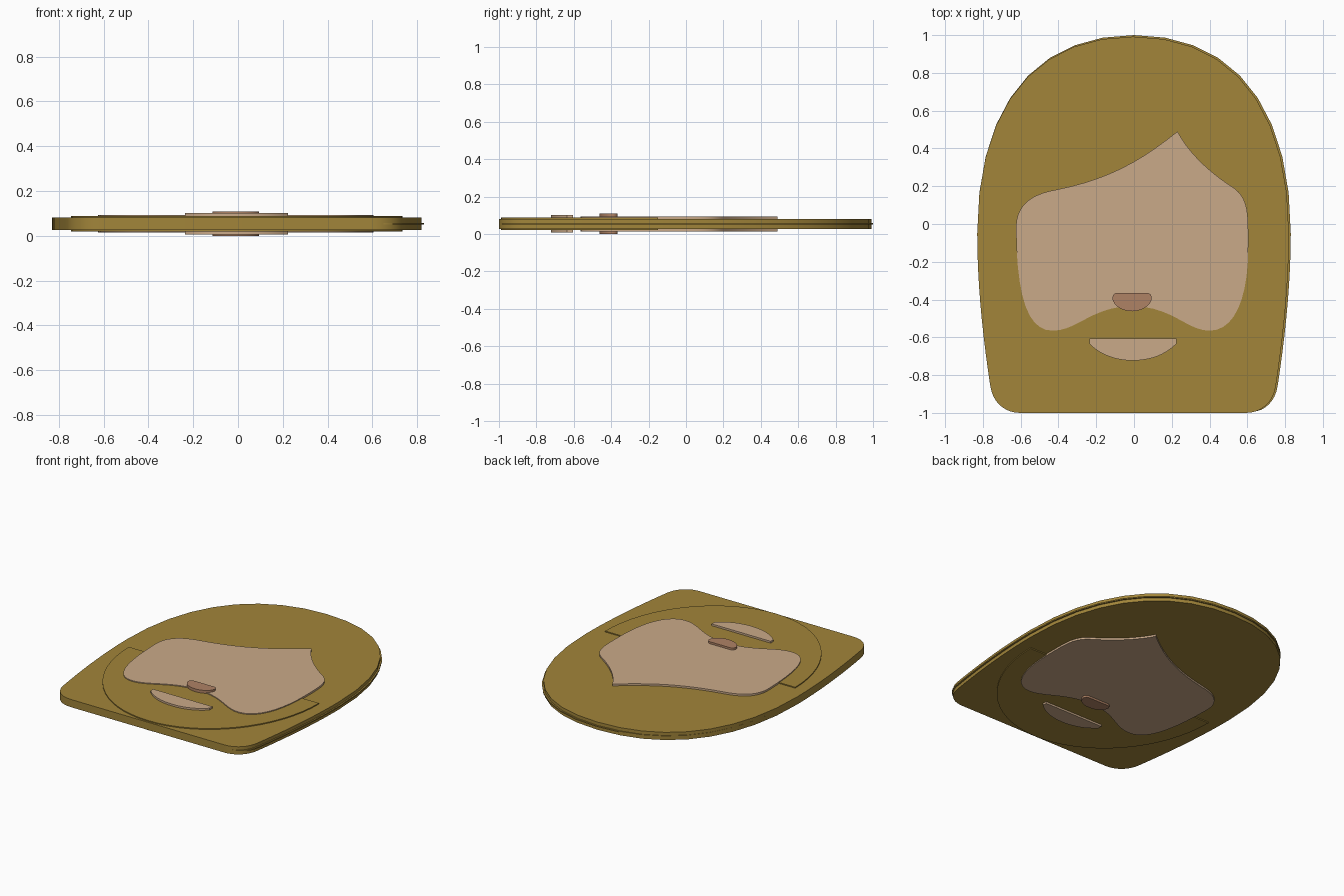
import bpy
import bmesh
import math
from mathutils import Vector
from mathutils.geometry import interpolate_bezier

cube = bpy.data.objects.get("Cube")
if cube:
    bpy.data.objects.remove(cube)

MID = 0.054  # height of the middle plane shared by all layers


def make_material(name, color):
    mat = bpy.data.materials.new(name)
    mat.use_nodes = True
    mat.diffuse_color = (*color, 1)
    mat.node_tree.nodes["Principled BSDF"].inputs["Base Color"].default_value = (*color, 1)
    return mat


def bezier_chain(points, steps):
    """Sample joined cubic segments; neighbours share their end points."""
    pts = [Vector(p) for p in points]
    path = [pts[0]]
    for i in range(0, len(pts) - 1, 3):
        start, handle_a, handle_b, end = pts[i:i + 4]
        path += interpolate_bezier(start, handle_a, handle_b, end, steps + 1)[1:]
    return [(p.x, p.y) for p in path]


def mirrored(half):
    """Close a half outline that starts and may end on the centre line."""
    other = [(-x, y) for x, y in reversed(half) if x > 0.001]
    return half + other


def plate(name, outline, half_thickness, mat, shift=(0, 0)):
    """Extrude an outline evenly to both sides of the middle plane."""
    bm = bmesh.new()
    verts = [bm.verts.new((x + shift[0], y + shift[1], MID - half_thickness))
             for x, y in outline]
    base = bm.faces.new(verts)
    extruded = bmesh.ops.extrude_face_region(bm, geom=[base])["geom"]
    moved = [g for g in extruded if isinstance(g, bmesh.types.BMVert)]
    bmesh.ops.translate(bm, verts=moved, vec=(0, 0, 2 * half_thickness))
    bmesh.ops.recalc_face_normals(bm, faces=bm.faces)
    mesh = bpy.data.meshes.new(name)
    bm.to_mesh(mesh)
    bm.free()
    mesh.materials.append(mat)
    obj = bpy.data.objects.new(name, mesh)
    bpy.context.collection.objects.link(obj)
    bpy.ops.object.select_all(action="DESELECT")
    obj.select_set(True)
    bpy.context.view_layer.objects.active = obj
    bpy.ops.object.shade_smooth_by_angle(angle=math.radians(30))
    return obj


hair_color = make_material("golden brown hair", (0.36, 0.235, 0.042))
skin_color = make_material("light skin", (0.59, 0.40, 0.25))
nose_color = make_material("rosy brown nose", (0.43, 0.225, 0.13))

# Hair: domed top, slightly tapering sides, rounded lower corners
hair = mirrored(bezier_chain([
    (0, 1), (.52, 1), (.83, .63), (.83, -.05),
    (.83, -.32), (.80, -.6), (.76, -.86),
    (.745, -.95), (.68, -1), (.6, -1)], 9))
inner_hair = [(x * 0.994, y if y < 0 else y * 0.992) for x, y in hair]
plate("hair", inner_hair, 0.027, hair_color, (-.005, 0))

# Thin core sheet peeking out along the rim
core = [(x, max(y, -.99)) for x, y in hair]
plate("hair_core", core, 0.004, hair_color)

# Beard: half ellipse with a straight upper edge
steps = 32
beard = [(0.74 * math.cos(math.pi * i / steps),
          -.15 - 0.84 * math.sin(math.pi * i / steps)) for i in range(steps + 1)]
plate("beard", beard, 0.034, hair_color, (-.005, 0))

# Face: pointed hairline, rounded cheeks, moustache arch below
face = bezier_chain([
    (.23, .49), (.30, .36), (.42, .26), (.53, .19),
    (.61, .13), (.605, .05), (.605, -.12),
    (.605, -.4), (.53, -.565), (.40, -.565),
    (.28, -.565), (.2, -.435), (-.01, -.435),
    (-.22, -.435), (-.3, -.565), (-.43, -.565),
    (-.56, -.565), (-.62, -.4), (-.625, -.02),
    (-.625, .11), (-.53, .16), (-.42, .18),
    (-.14, .235), (.03, .33), (.23, .49)], 10)
plate("face", face[:-1], 0.04, skin_color)

# Mouth: flat top with a curved lower lip
mouth = mirrored([(.23, -.605)] + bezier_chain(
    [(.23, -.635), (.17, -.695), (.09, -.723), (0, -.723)], 8))
plate("mouth", mouth, 0.047, skin_color, (-.006, 0))

# Nose: rounded upper corners and a bowl-shaped base
nose = mirrored(bezier_chain([
    (.078, -.365), (.1, -.365), (.108, -.385), (.102, -.405),
    (.09, -.44), (.045, -.462), (0, -.462)], 6))
plate("nose", nose, MID, nose_color, (-.01, 0))
